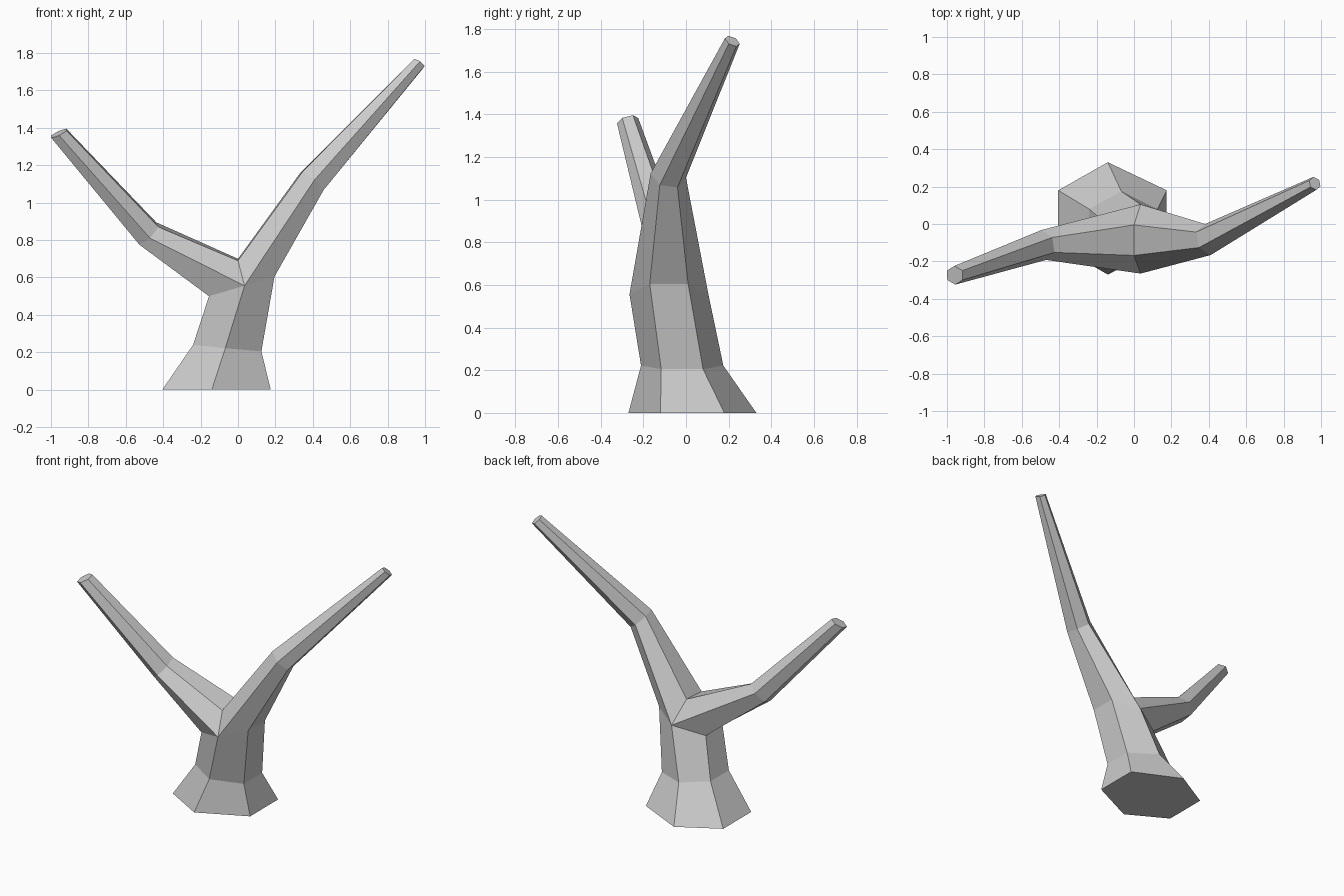
import bpy
import bmesh
from mathutils import Vector

default_cube = bpy.data.objects.get("Cube")
if default_cube:
    bpy.data.objects.remove(default_cube, do_unlink=True)

bark = bpy.data.materials.new("grey_bark")
bark.use_nodes = True
bark_colour = (0.6, 0.6, 0.6, 1)
bark.diffuse_color = bark_colour
bark.node_tree.nodes["Principled BSDF"].inputs["Base Color"].default_value = bark_colour

bm = bmesh.new()


def trunk_ring(centre_y, reach, side, xs, zs):
    """Six-sided trunk section: front, right pair, back, left pair."""
    layout = [(1, -reach), (2, -side), (2, side), (1, reach), (0, side), (0, -side)]
    return [bm.verts.new((xs[i], centre_y + dy, zs[i])) for i, dy in layout]


def branch_ring(centre, a, b):
    """Six-sided branch section spanned by two neighbouring corner offsets."""
    centre, a, b = Vector(centre), Vector(a), Vector(b)
    return [bm.verts.new(centre + d) for d in (a, b, b - a, -a, -b, a - b)]


def skin(rings):
    """Join neighbouring rings with flat quads."""
    for low, high in zip(rings, rings[1:]):
        for i in range(6):
            j = (i + 1) % 6
            bm.faces.new((low[i], low[j], high[j], high[i]))


# Trunk, flaring at the foot and leaning towards the fork
foot = trunk_ring(0.03, 0.3, 0.15, (-0.405, -0.14, 0.175), (0, 0, 0))
waist = trunk_ring(-0.018, 0.193, 0.098, (-0.24, -0.068, 0.125), (0.24, 0.222, 0.205))
fork = trunk_ring(-0.08, 0.185, 0.09, (-0.155, 0.035, 0.195), (0.5, 0.556, 0.605))
skin([foot, waist, fork])
bm.faces.new(foot)

# Crotch edge shared by both branches
front, right_front, right_back, back, left_back, left_front = fork
crotch = [bm.verts.new((0, -0.005, 0.7)), bm.verts.new((0, -0.168, 0.69))]

# Tall branch
tall_elbow = branch_ring((0.395, -0.083, 1.113), (0.015, -0.083, 0.01), (0.063, -0.04, -0.045))
tall_tip = branch_ring((0.967, 0.217, 1.744), (0.007, -0.035, 0.012), (0.03, -0.016, -0.013))
skin([[front, right_front, right_back, back] + crotch, tall_elbow, tall_tip])
bm.faces.new(tall_tip)

# Short branch
short_elbow = branch_ring((-0.482, -0.112, 0.835), (0.012, -0.08, -0.025), (-0.045, -0.04, -0.06))
short_tip = branch_ring((-0.958, -0.274, 1.371), (0.002, -0.05, -0.012), (-0.04, -0.025, -0.025))
skin([[front, left_front, left_back, back] + crotch, short_elbow, short_tip])
bm.faces.new(short_tip)

bmesh.ops.recalc_face_normals(bm, faces=bm.faces)

mesh = bpy.data.meshes.new("bare_tree")
bm.to_mesh(mesh)
bm.free()
mesh.materials.append(bark)
tree = bpy.data.objects.new("bare_tree", mesh)
bpy.context.collection.objects.link(tree)
